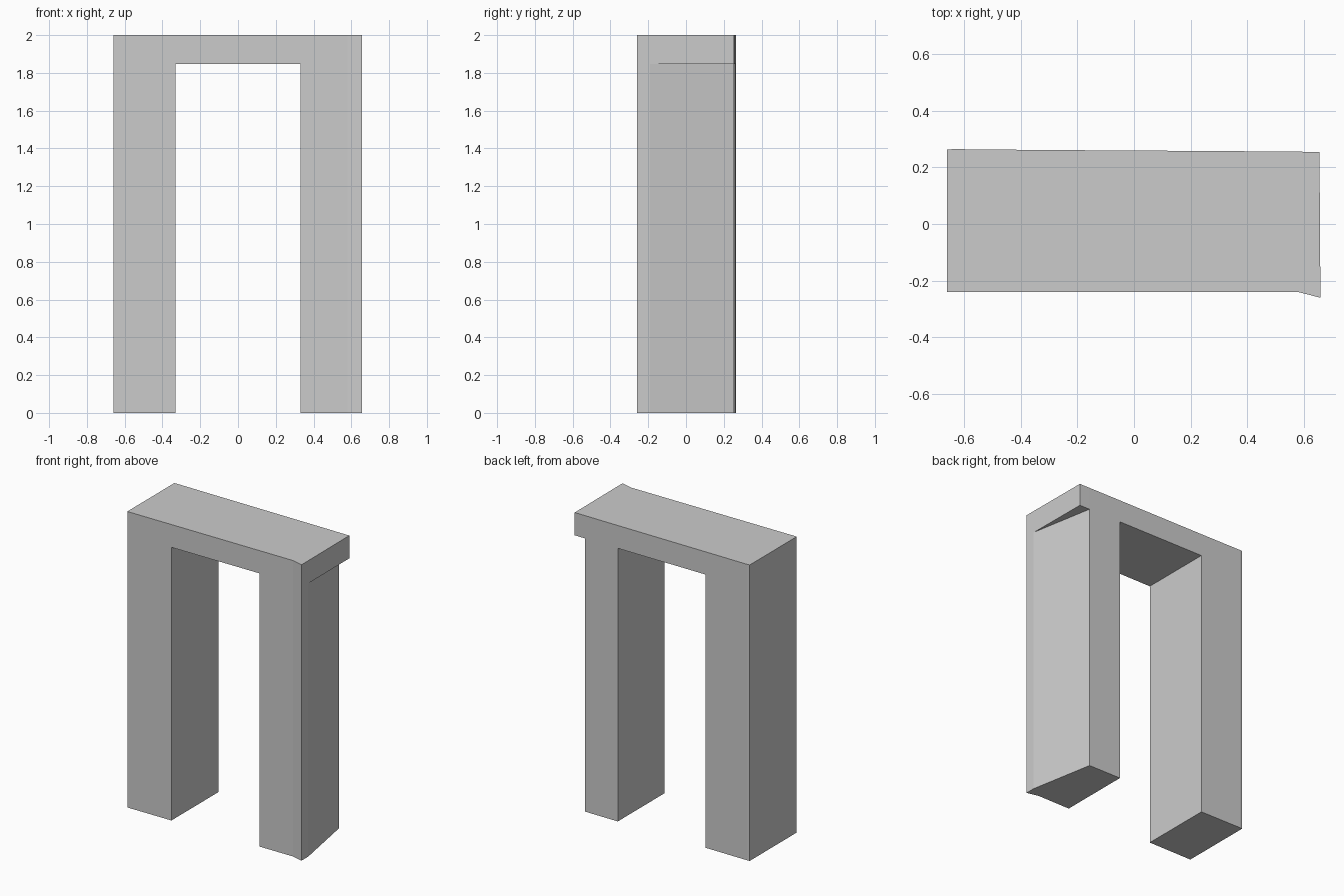
import bpy
import bmesh
import math

cube = bpy.data.objects.get("Cube")
if cube:
    bpy.data.objects.remove(cube, do_unlink=True)

TOP, UNDERSIDE, GROUND = 2.0, 1.846, 0.0

# Footprint corner points, counter-clockwise within each cell
front_l, front_r = (-0.33, -0.24), (0.33, -0.24)
back_l, back_r = (-0.33, 0.261), (0.33, 0.257)
spur, outer_back = (0.657, -0.19), (0.576, 0.255)

left_leg = [(-0.66, -0.24), front_l, back_l, (-0.64, 0.264), (-0.66, 0.262)]
span = [front_l, front_r, back_r, back_l]
right_leg = [front_r, (0.58, -0.24), (0.657, -0.26), spur, outer_back, back_r]
overhang = [spur, (0.654, 0.254), outer_back]

cells = [(left_leg, True), (span, False), (right_leg, True), (overhang, False)]


def edges(points):
    return list(zip(points, points[1:] + points[:1]))


bm = bmesh.new()


def cap(points, z):
    bm.faces.new([bm.verts.new((x, y, z)) for x, y in points])


def wall(a, b, low, high):
    corners = [(*a, low), (*b, low), (*b, high), (*a, high)]
    bm.faces.new([bm.verts.new(c) for c in corners])


# Lintel over every cell, legs below the leg cells
all_edges = {e for points, _ in cells for e in edges(points)}
for points, is_leg in cells:
    cap(points, TOP)
    cap(points[::-1], GROUND if is_leg else UNDERSIDE)
    for a, b in edges(points):
        if (b, a) not in all_edges:
            wall(a, b, UNDERSIDE, TOP)
        if is_leg:
            wall(a, b, GROUND, UNDERSIDE)

# Weld into one closed shell and clear the flat seams
bmesh.ops.remove_doubles(bm, verts=bm.verts[:], dist=0.0005)
bmesh.ops.recalc_face_normals(bm, faces=bm.faces[:])
bmesh.ops.dissolve_limit(bm, angle_limit=math.radians(0.1),
                         verts=bm.verts[:], edges=bm.edges[:])

mesh = bpy.data.meshes.new("doorway_frame")
bm.to_mesh(mesh)
bm.free()
frame = bpy.data.objects.new("doorway_frame", mesh)
bpy.context.collection.objects.link(frame)

# Plain grey finish
grey = bpy.data.materials.new("light_grey")
grey.use_nodes = True
colour = (0.6, 0.6, 0.6, 1.0)
grey.diffuse_color = colour
for node in grey.node_tree.nodes:
    if node.type == 'BSDF_PRINCIPLED':
        node.inputs["Base Color"].default_value = colour
mesh.materials.append(grey)
